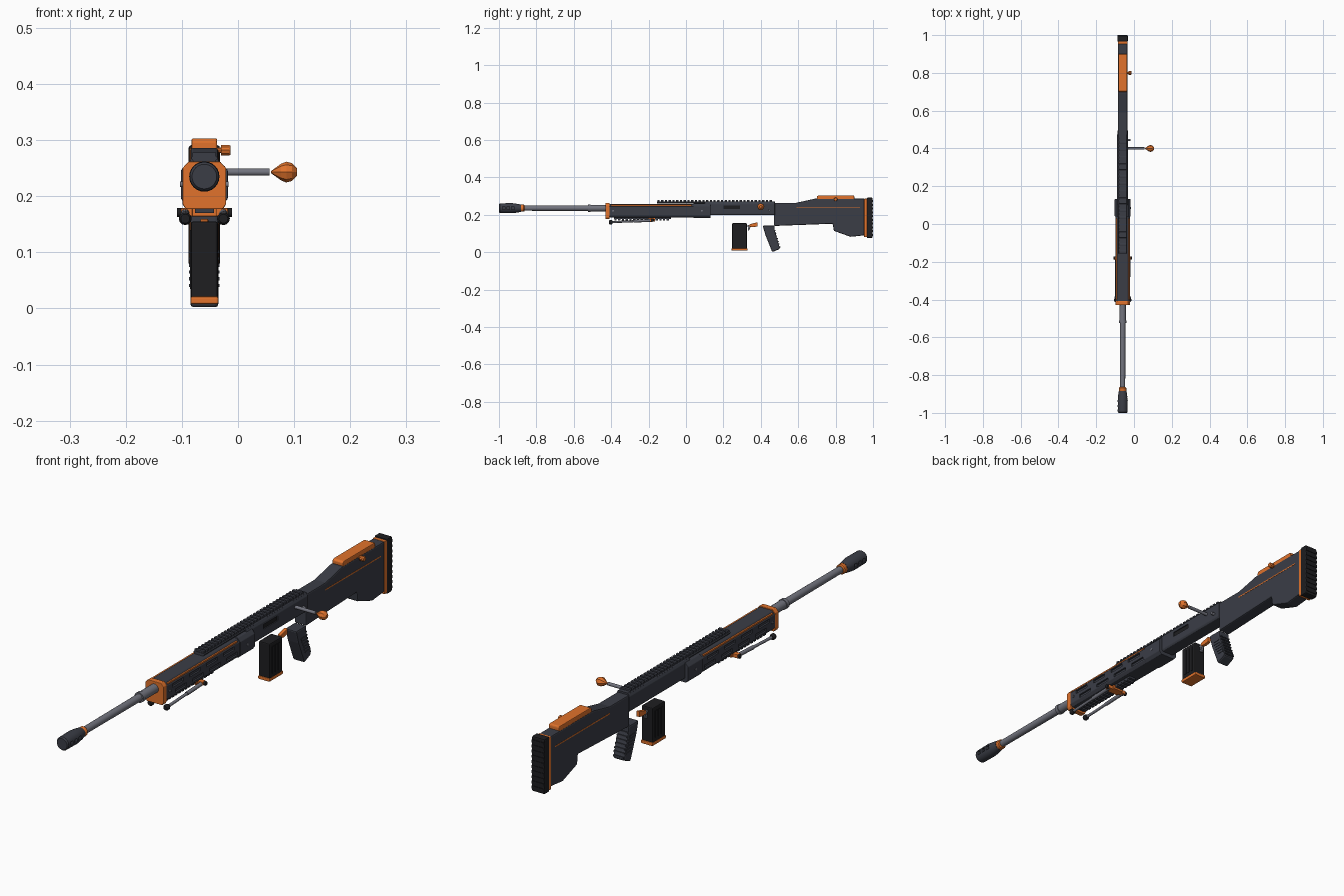
import bpy, bmesh, math
from mathutils import Vector, Matrix

if "Cube" in bpy.data.objects:
    bpy.data.objects.remove(bpy.data.objects["Cube"])

CX, BZ = -0.06, 0.235          # rifle centre line and bore height


def material(name, rgb):
    m = bpy.data.materials.new(name)
    m.diffuse_color = (*rgb, 1)
    m.use_nodes = True
    m.node_tree.nodes["Principled BSDF"].inputs["Base Color"].default_value = m.diffuse_color
    return m


DARK = material("dark_polymer", (0.043, 0.047, 0.062))
BLACK = material("black_rubber", (0.013, 0.013, 0.015))
STEEL = material("steel", (0.17, 0.175, 0.21))
ORANGE = material("orange", (0.75, 0.17, 0.025))


def finish(name, bm, mat, bevel=0.0, smooth=False):
    bmesh.ops.recalc_face_normals(bm, faces=bm.faces)
    if bevel:
        edges = [e for e in bm.edges if e.calc_face_angle(0) > 0.5]
        bmesh.ops.bevel(bm, geom=edges, offset=bevel, segments=2, profile=0.5, affect='EDGES', clamp_overlap=True)
    me = bpy.data.meshes.new(name)
    bm.to_mesh(me)
    bm.free()
    ob = bpy.data.objects.new(name, me)
    bpy.context.collection.objects.link(ob)
    me.materials.append(mat)
    if smooth:
        bpy.ops.object.select_all(action='DESELECT')
        ob.select_set(True)
        bpy.context.view_layer.objects.active = ob
        bpy.ops.object.shade_smooth_by_angle(angle=math.radians(35))
    return ob


def boxes(name, items, mat, bevel=0.0):
    """items: (x0, x1, y0, y1, z0, z1), x measured from the rifle centre line"""
    bm = bmesh.new()
    for x0, x1, y0, y1, z0, z1 in items:
        m = Matrix.Translation((CX + (x0 + x1) / 2, (y0 + y1) / 2, (z0 + z1) / 2)) @ \
            Matrix.Diagonal((x1 - x0, y1 - y0, z1 - z0, 1))
        bmesh.ops.create_cube(bm, size=1, matrix=m)
    return finish(name, bm, mat, bevel)


def extrude(name, pts, vec, mat, bevel=0.0):
    bm = bmesh.new()
    f = bm.faces.new([bm.verts.new(p) for p in pts])
    r = bmesh.ops.extrude_face_region(bm, geom=[f])
    bmesh.ops.translate(bm, vec=vec, verts=[v for v in r["geom"] if isinstance(v, bmesh.types.BMVert)])
    return finish(name, bm, mat, bevel)


def side(name, yz, width, mat, bevel=0.0):
    return extrude(name, [(CX - width / 2, y, z) for y, z in yz], (width, 0, 0), mat, bevel)


def section(name, xz, y0, y1, mat, bevel=0.0):
    """mirrored cross-section: xz lists the right half from top to bottom"""
    full = [(CX + x, y0, z) for x, z in xz] + [(CX - x, y0, z) for x, z in reversed(xz)]
    return extrude(name, full, (0, y1 - y0, 0), mat, bevel)


def turned(name, origin, axis, prof, mat, n=24, smooth=True):
    """prof: (distance along axis, radius)"""
    q = Vector(axis).to_track_quat('Z', 'Y')
    bm = bmesh.new()
    rings = [[bm.verts.new(Vector(origin) + q @ Vector((r * math.cos(a), r * math.sin(a), t)))
              for a in (2 * math.pi * i / n for i in range(n))] for t, r in prof]
    for a, b in zip(rings, rings[1:]):
        for i in range(n):
            bm.faces.new((a[i], a[(i + 1) % n], b[(i + 1) % n], b[i]))
    bm.faces.new(rings[0])
    bm.faces.new(rings[-1])
    return finish(name, bm, mat, 0, smooth)


def rod(name, p0, p1, r, mat, n=16):
    d = Vector(p1) - Vector(p0)
    return turned(name, p0, d, [(0, r), (d.length, r)], mat, n)


def cut(ob, cutter):
    m = ob.modifiers.new("cut", 'BOOLEAN')
    m.operation, m.object, m.solver = 'DIFFERENCE', cutter, 'EXACT'
    bpy.context.view_layer.objects.active = ob
    bpy.ops.object.modifier_apply(modifier=m.name)
    bpy.data.objects.remove(cutter)


# Barrel, collar and muzzle brake
bore, fwd = (CX, 0, BZ), (0, 1, 0)
turned("barrel", bore, fwd, [(-0.88, 0.0135), (-0.525, 0.0145), (-0.525, 0.02), (-0.51, 0.02),
                             (-0.51, 0.0175), (0.0, 0.0175)], STEEL)
turned("muzzle_ring", bore, fwd, [(-0.89, 0.017), (-0.887, 0.019), (-0.868, 0.019), (-0.864, 0.016)], ORANGE)
brake = turned("muzzle_brake", bore, fwd, [(-1.0, 0.022), (-0.995, 0.026), (-0.93, 0.027),
                                          (-0.9, 0.023), (-0.883, 0.02)], DARK)
vents = [(s * 0.023 - 0.008, s * 0.023 + 0.008, y, y + 0.014, BZ - 0.008, BZ + 0.008)
         for s in (-1, 1) for y in (-0.982, -0.957, -0.932)]
cut(brake, boxes("vent_cutter", vents, BLACK))

# Handguard with two rows of slots on each side
guard = section("handguard", [(0.026, 0.258), (0.039, 0.245), (0.039, 0.196), (0.03, 0.185)],
                -0.41, 0.13, DARK, 0.002)
slots = [(s * 0.039 - 0.007, s * 0.039 + 0.007, y, y + 0.068, z - 0.0065, z + 0.0065)
         for s in (-1, 1) for z in (0.234, 0.207)
         for y in (-0.375 + i * 0.105 + (0.02 if z < 0.22 else 0) for i in range(4))]
cut(guard, boxes("slot_cutter", slots, BLACK))
section("handguard_rear_sleeve", [(0.03, 0.26), (0.042, 0.246), (0.042, 0.196), (0.032, 0.183)],
        0.04, 0.132, DARK, 0.002)
section("handguard_front_cap", [(0.028, 0.262), (0.039, 0.25), (0.039, 0.186), (0.033, 0.177)],
        -0.43, -0.408, ORANGE, 0.002)
boxes("handguard_trim", [(s * 0.0335 - 0.003, s * 0.0335 + 0.003, -0.4, 0.03, 0.248, 0.2535) for s in (-1, 1)],
      ORANGE)
for s in (-1, 1):
    for y in (-0.39, 0.085):
        x = CX + s * 0.037
        rod("handguard_screw", (x, y, 0.221), (x + s * 0.006, y, 0.221), 0.005, STEEL, 12)

# Receiver, ejection port and top rail
receiver = section("receiver", [(0.022, 0.27), (0.029, 0.258), (0.029, 0.205), (0.025, 0.198)],
                   0.1, 0.475, DARK, 0.002)
cut(receiver, boxes("port_cutter", [(0.022, 0.04, 0.2, 0.29, 0.232, 0.25)], BLACK))
boxes("ejection_port", [(0.018, 0.025, 0.198, 0.292, 0.23, 0.252)], BLACK)
section("rail_base", [(0.021, 0.271), (0.024, 0.268), (0.018, 0.26)], -0.155, 0.475, DARK)
boxes("rail_teeth", [(-0.021, 0.021, -0.153 + i * 0.02, -0.141 + i * 0.02, 0.269, 0.278) for i in range(31)],
      DARK, 0.001)

# Bolt handle with faceted knob
rod("bolt_handle", (CX + 0.02, 0.4, 0.243), (0.056, 0.4, 0.243), 0.0065, STEEL)
turned("bolt_knob", (0, 0.4, 0.243), (1, 0, 0), [(0.059, 0.002), (0.077, 0.015), (0.086, 0.0185),
                                                (0.096, 0.016), (0.105, 0.007)], ORANGE, 8, False)
rod("bolt_release", (CX + 0.025, 0.445, 0.224), (CX + 0.042, 0.445, 0.224), 0.006, STEEL, 12)

# Stock, cheek rest and butt
side("stock", [(0.47, 0.264), (0.59, 0.264), (0.69, 0.286), (0.955, 0.286), (0.955, 0.09), (0.88, 0.082),
               (0.79, 0.11), (0.787, 0.153), (0.47, 0.14)][:6] +
     [(0.79, 0.114), (0.835, 0.153)][:1] + [(0.785, 0.152), (0.47, 0.14)], 0.05, DARK, 0.005)
boxes("stock_trim", [(-0.0258, 0.0258, 0.59, 0.93, 0.235, 0.2395)], ORANGE)
side("cheek_rest", [(0.7, 0.28), (0.7, 0.298), (0.706, 0.303), (0.897, 0.303), (0.9, 0.298), (0.9, 0.28)],
     0.046, ORANGE, 0.003)
turned("cheek_knob", (CX, 0.8, 0.282), (1, 0, 0), [(0.02, 0.005), (0.03, 0.005), (0.03, 0.01),
                                                   (0.044, 0.01), (0.047, 0.008)], ORANGE, 10, False)
boxes("butt_spacer", [(-0.026, 0.026, 0.953, 0.968, 0.08, 0.286)], ORANGE, 0.002)
boxes("butt_pad", [(-0.028, 0.028, 0.966, 0.998, 0.076, 0.291)], BLACK, 0.005)
boxes("butt_pad_ribs", [(-0.0265, 0.0265, 0.99, 1.0, 0.087 + i * 0.02, 0.098 + i * 0.02) for i in range(10)],
      BLACK)

# Magazine with side ribs and base plate
boxes("magazine", [(-0.024, 0.024, 0.247, 0.325, 0.018, 0.155)], BLACK, 0.004)
boxes("magazine_ribs", [(-0.0255, 0.0255, y, y + 0.012, 0.035, 0.14) for y in (0.262, 0.28, 0.298)], BLACK)
boxes("magazine_base", [(-0.025, 0.025, 0.244, 0.329, 0.008, 0.021)], ORANGE, 0.003)

# Grip with ridged back, and trigger
side("grip", [(0.41, 0.142), (0.474, 0.142), (0.474, 0.118), (0.503, 0.018), (0.461, 0.0), (0.425, 0.09)],
     0.05, DARK, 0.006)
for i in range(7):
    t = i / 6
    y, z = 0.473 + 0.026 * t, 0.114 - 0.088 * t
    side("grip_ridge", [(y - 0.008, z + 0.004), (y + 0.005, z + 0.005), (y + 0.006, z), (y - 0.008, z - 0.004)],
         0.044, DARK)
boxes("grip_side_ribs", [(-0.027, 0.027, 0.438 + i * 0.005, 0.47 + i * 0.005, 0.098 - i * 0.012, 0.104 - i * 0.012)
                         for i in range(6)], DARK)
side("trigger", [(0.34, 0.136), (0.34, 0.149), (0.383, 0.16), (0.383, 0.138), (0.36, 0.134)], 0.014, ORANGE, 0.002)
side("trigger_catch", [(0.322, 0.142), (0.345, 0.146), (0.345, 0.137), (0.337, 0.114), (0.33, 0.116),
                       (0.333, 0.134)], 0.01, STEEL)

# Lower rail and folded bipod
boxes("lower_rail", [(-0.015, 0.015, -0.385, -0.08, 0.177, 0.187)] +
      [(-0.017, 0.017, -0.383 + i * 0.02, -0.371 + i * 0.02, 0.17, 0.179) for i in range(15)], DARK)
boxes("bipod_bracket", [(-0.022, 0.022, -0.2, -0.165, 0.164, 0.182), (-0.042, 0.042, -0.192, -0.172, 0.164, 0.179)],
      ORANGE, 0.002)
for s in (-1, 1):
    x = CX + s * 0.034
    rod("bipod_leg", (x, -0.18, 0.17), (x, -0.4, 0.16), 0.0055, STEEL, 12)
    rod("bipod_sleeve", (x, -0.18, 0.17), (x, -0.28, 0.1655), 0.0075, STEEL, 12)
    turned("bipod_foot", (x, -0.412, 0.16), fwd, [(0, 0.008), (0.005, 0.0115), (0.014, 0.0115), (0.02, 0.008)],
           BLACK, 12)
    rod("bipod_pivot", (CX + s * 0.038, -0.18, 0.171), (CX + s * 0.049, -0.18, 0.171), 0.008, BLACK, 12)
